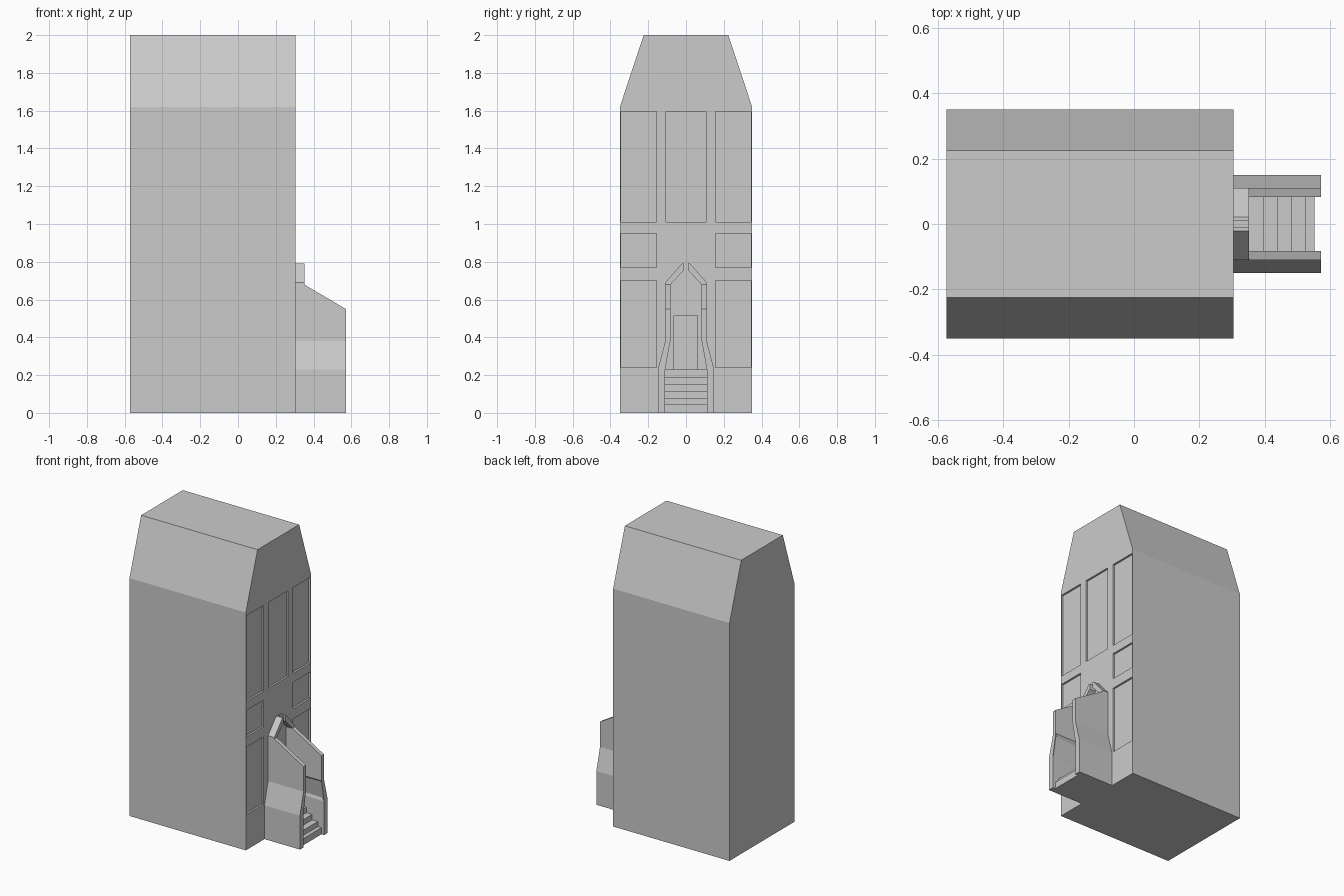
import bpy, bmesh

if "Cube" in bpy.data.objects:
    bpy.data.objects.remove(bpy.data.objects["Cube"])

FACADE = 0.304
BACK, TIP = -0.573, 0.571


def finish(bm, name):
    bmesh.ops.recalc_face_normals(bm, faces=bm.faces)
    mesh = bpy.data.meshes.new(name)
    bm.to_mesh(mesh)
    bm.free()
    obj = bpy.data.objects.new(name, mesh)
    bpy.context.collection.objects.link(obj)
    return obj


def loft(sections):
    """Join equal-length closed point rings into a capped solid."""
    bm = bmesh.new()
    rings = [[bm.verts.new(p) for p in s] for s in sections]
    n = len(rings[0])
    sides = []
    for a, b in zip(rings, rings[1:]):
        sides.append([bm.faces.new((a[i], a[(i + 1) % n], b[(i + 1) % n], b[i]))
                      for i in range(n)])
    bm.faces.new(rings[0])
    bm.faces.new(rings[-1][::-1])
    bmesh.ops.recalc_face_normals(bm, faces=bm.faces)
    return bm, sides


def extrude_x(name, profile, x0, x1):
    bm, _ = loft([[(x, y, z) for y, z in profile] for x in (x0, x1)])
    return finish(bm, name)


# House body with mansard roof
body = extrude_x("house_body", [(-0.35, 0), (0.35, 0), (0.35, 1.62), (0.224, 2),
                                (-0.224, 2), (-0.35, 1.62)], BACK, FACADE)

# Shallow window and door recesses in the facade
openings = [(-0.105, 0.105, 1.01, 1.595), (-0.063, 0.061, 0.23, 0.515)]
for z0, z1 in ((1.01, 1.595), (0.77, 0.95), (0.24, 0.70)):
    openings += [(-0.345, -0.157, z0, z1), (0.157, 0.345, z0, z1)]
for y0, y1, z0, z1 in openings:
    cutter = extrude_x("recess_cutter", [(y0, z0), (y1, z0), (y1, z1), (y0, z1)],
                       FACADE - 0.013, FACADE + 0.05)
    cutter.hide_render = True
    mod = body.modifiers.new("recess", 'BOOLEAN')
    mod.operation = 'DIFFERENCE'
    mod.solver = 'EXACT'
    mod.object = cutter
    bpy.context.view_layer.objects.active = body
    bpy.ops.object.modifier_apply(modifier=mod.name)
    bpy.data.objects.remove(cutter)

for side, s in (("left", -1), ("right", 1)):
    # Porch side wall with sloping top and a sunk panel on its inner slope
    sections = []
    for x, top in ((FACADE, 0.68), (0.35, 0.68), (TIP, 0.55)):
        ring = [(0.149, 0), (0.149, 0.23), (0.11, 0.38), (0.11, top),
                (0.083, top), (0.083, 0.38), (0.11, 0.23), (0.11, 0)]
        sections.append([(x, s * y, z) for y, z in ring])
    bm, sides = loft(sections)
    bmesh.ops.inset_region(bm, faces=[sides[0][5], sides[1][5]],
                           thickness=0.022, depth=-0.01)
    finish(bm, side + "_porch_wall")

    # Half of the broken pediment over the door
    pediment = [(0.11, 0.68), (0.11, 0.69), (0.022, 0.79), (0.01, 0.79),
                (0.013, 0.752), (0.026, 0.74), (0.083, 0.678), (0.083, 0.66),
                (0.11, 0.66)]
    extrude_x(side + "_pediment", [(s * y, z) for y, z in pediment[1:]], FACADE, 0.351)

# Entrance steps as one stair profile
treads = [(0.552, 0.045), (0.525, 0.08), (0.482, 0.117), (0.438, 0.153),
          (0.395, 0.19), (0.352, 0.23)]
profile = [(FACADE, 0)]
low = 0
for x, z in treads:
    profile += [(x, low), (x, z)]
    low = z
profile.append((FACADE, low))
bm, _ = loft([[(x, y, z) for x, z in profile] for y in (-0.11, 0.11)])
finish(bm, "entrance_steps")
